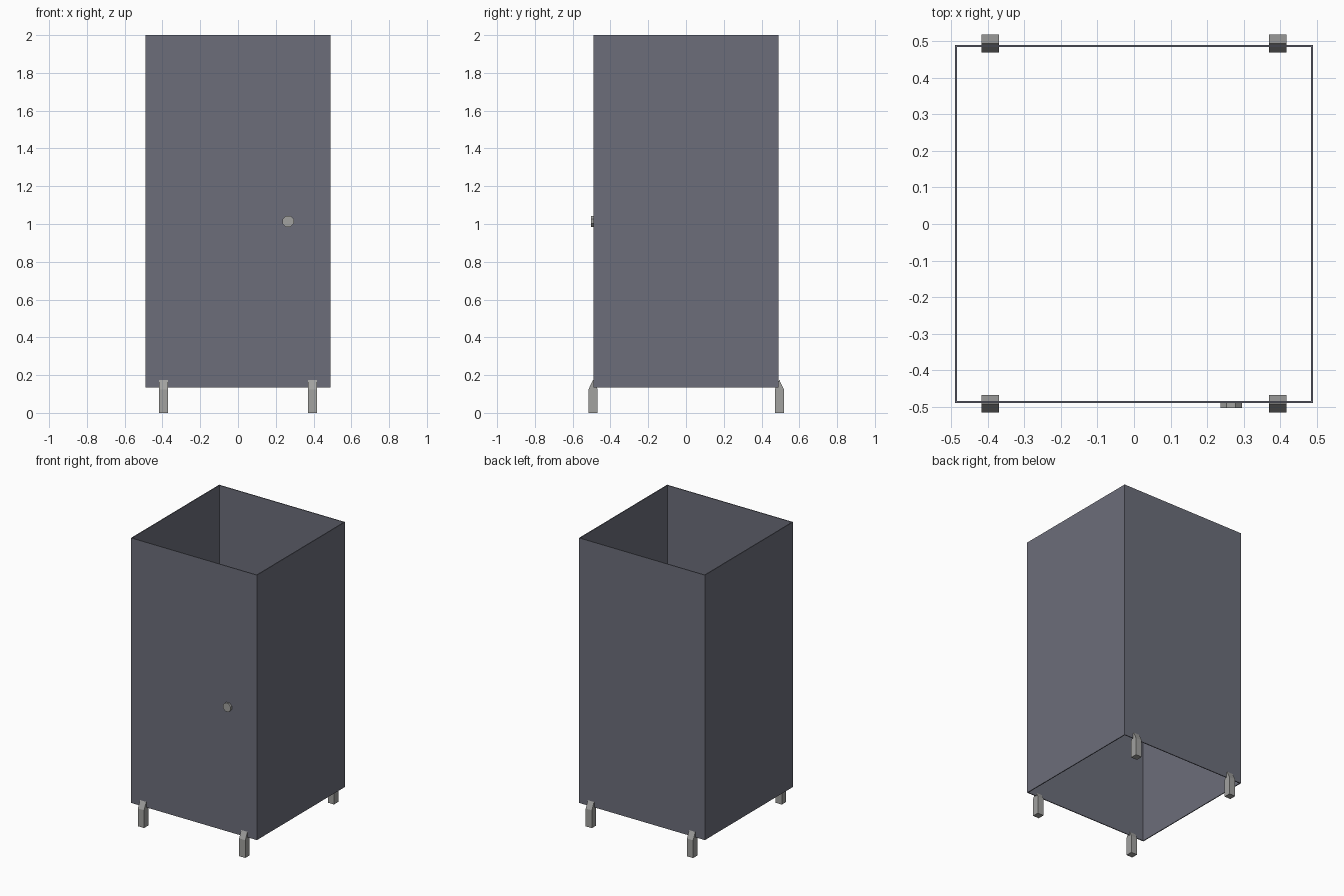
import bpy, bmesh
from math import pi

if "Cube" in bpy.data.objects:
    bpy.data.objects.remove(bpy.data.objects["Cube"])


def material(name, rgb):
    m = bpy.data.materials.new(name)
    m.use_nodes = True
    m.diffuse_color = (*rgb, 1)
    m.node_tree.nodes["Principled BSDF"].inputs["Base Color"].default_value = (*rgb, 1)
    return m


slate = material("slate panel", (0.15, 0.155, 0.195))
metal = material("grey metal", (0.36, 0.36, 0.35))


def box(name, lo, hi, mat):
    bpy.ops.mesh.primitive_cube_add(size=1)
    ob = bpy.context.object
    ob.name = name
    for v in ob.data.vertices:
        v.co = [h if c > 0 else l for c, l, h in zip(v.co, lo, hi)]
    ob.data.materials.append(mat)
    return ob


def extrude_profile(name, points, x0, x1, mat):
    # profile in the y-z plane, drawn out along x
    bm = bmesh.new()
    face = bm.faces.new([bm.verts.new((x0, y, z)) for y, z in points])
    new = bmesh.ops.extrude_face_region(bm, geom=[face])["geom"]
    bmesh.ops.translate(bm, vec=(x1 - x0, 0, 0),
                        verts=[g for g in new if isinstance(g, bmesh.types.BMVert)])
    bmesh.ops.recalc_face_normals(bm, faces=bm.faces)
    mesh = bpy.data.meshes.new(name)
    bm.to_mesh(mesh)
    bm.free()
    mesh.materials.append(mat)
    ob = bpy.data.objects.new(name, mesh)
    bpy.context.collection.objects.link(ob)
    return ob


# Open cabin of four thin walls
R, T, BOTTOM, TOP = 0.49, 0.006, 0.135, 2.0
box("back_wall", (-R, R - T, BOTTOM), (R, R, TOP), slate)
box("front_wall", (-R, -R, BOTTOM), (R, -R + T, TOP), slate)
box("left_wall", (R - T, -R + T, BOTTOM), (R, R - T, TOP), slate)
box("right_wall", (-R, -R + T, BOTTOM), (-R + T, R - T, TOP), slate)

# Feet with gabled tops that clasp the wall edge
HALF, EAVE, RIDGE = 0.024, 0.125, 0.175
for end, y in (("front", -0.492), ("back", 0.494)):
    gable = [(y - HALF, 0), (y + HALF, 0), (y + HALF, EAVE), (y, RIDGE), (y - HALF, EAVE)]
    for side, x in (("left", 0.394), ("right", -0.394)):
        extrude_profile(f"{end}_{side}_foot", gable, x - HALF, x + HALF, metal)

# Door knob
bpy.ops.mesh.primitive_cylinder_add(vertices=8, radius=0.032, depth=0.016,
                                    location=(0.266, -0.496, 1.014),
                                    rotation=(pi / 2, pi / 8, 0))
knob = bpy.context.object
knob.name = "door_knob"
knob.data.materials.append(metal)
